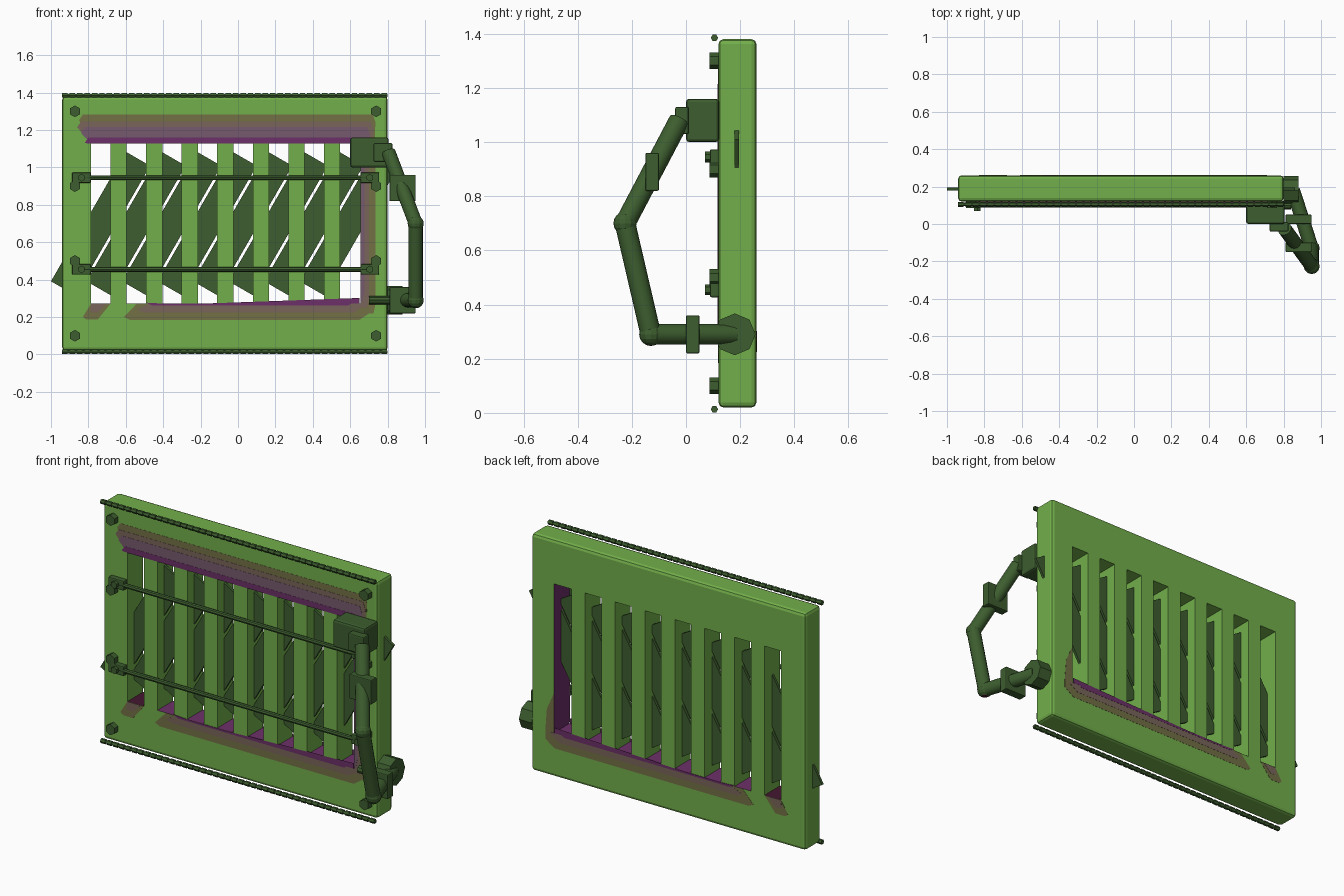
import bpy, bmesh, math
from mathutils import Vector

if "Cube" in bpy.data.objects:
    bpy.data.objects.remove(bpy.data.objects["Cube"])


def material(name, rgb):
    m = bpy.data.materials.new(name)
    m.diffuse_color = (*rgb, 1)
    m.use_nodes = True
    m.node_tree.nodes["Principled BSDF"].inputs["Base Color"].default_value = m.diffuse_color
    return m


GREEN = material("leaf green", (0.17, 0.43, 0.07))
DARK = material("dark green", (0.046, 0.11, 0.028))
OLIVE = material("olive stain", (0.17, 0.16, 0.06))
BROWN = material("brown stain", (0.19, 0.13, 0.10))
MAUVE = material("mauve stain", (0.18, 0.10, 0.15))
PURPLE = material("purple stain", (0.15, 0.03, 0.14))
MAROON = material("maroon stain", (0.06, 0.008, 0.03))


def finish(bm, name, *mats):
    bmesh.ops.recalc_face_normals(bm, faces=bm.faces)
    me = bpy.data.meshes.new(name)
    bm.to_mesh(me)
    bm.free()
    ob = bpy.data.objects.new(name, me)
    bpy.context.collection.objects.link(ob)
    for m in mats:
        me.materials.append(m)
    return ob


def box_into(bm, lo, hi, bevel=0.0):
    verts = bmesh.ops.create_cube(bm, size=1)["verts"]
    for v in verts:
        v.co = Vector([(a + b) / 2 + c * (b - a) for a, b, c in zip(lo, hi, v.co)])
    if bevel:
        edges = list({e for v in verts for e in v.link_edges})
        bmesh.ops.bevel(bm, geom=edges, offset=bevel, segments=2, profile=0.5, affect='EDGES')
    return verts


def box(name, lo, hi, mat=DARK, bevel=0.0):
    bm = bmesh.new()
    box_into(bm, lo, hi, bevel)
    return finish(bm, name, mat)


def rod_into(bm, a, b, r, sides):
    a, b = Vector(a), Vector(b)
    d = b - a
    verts = bmesh.ops.create_cone(bm, cap_ends=True, segments=sides, radius1=r,
                                  radius2=r, depth=d.length)["verts"]
    rot = Vector((0, 0, 1)).rotation_difference(d).to_matrix()
    for v in verts:
        v.co = rot @ v.co + (a + b) / 2


def rod(name, a, b, r, sides=16, mat=DARK):
    bm = bmesh.new()
    rod_into(bm, a, b, r, sides)
    ob = finish(bm, name, mat)
    if sides > 8:
        bpy.context.view_layer.objects.active = ob
        ob.select_set(True)
        bpy.ops.object.shade_smooth_by_angle(angle=math.radians(40))
        ob.select_set(False)
    return ob


# Slotted panel
X0, PITCH, SLOT = -0.785, 0.19, 0.104
Z0, Z1, XR = 0.273, 1.127, 0.655
FRONT, BACK = 0.12, 0.26
panel = box("panel", (-0.94, FRONT, 0.02), (0.80, BACK, 1.38), GREEN, 0.018)
bm = bmesh.new()
for i in range(8):
    x = X0 + i * PITCH
    box_into(bm, (x, 0.0, Z0), (XR if i == 7 else x + SLOT, 0.4, Z1))
cutter = finish(bm, "slot_cutter")
cutter.hide_render = True
mod = panel.modifiers.new("slots", 'BOOLEAN')
mod.object, mod.operation, mod.solver = cutter, 'DIFFERENCE', 'EXACT'
bpy.context.view_layer.objects.active = panel
bpy.ops.object.modifier_apply(modifier="slots")
bpy.data.objects.remove(cutter)

# Stained sills and right-hand slot wall
panel.data.materials.clear()
for m in (GREEN, PURPLE, MAROON):
    panel.data.materials.append(m)
for f in panel.data.polygons:
    c, n = f.center, f.normal
    f.material_index = 0
    if n.z > 0.9 and abs(c.z - Z0) < 0.01:
        f.material_index = 2 if c.x < -0.65 else 1
    elif n.x < -0.9 and abs(c.x - XR) < 0.01:
        f.material_index = 1

# Slanted slats inside the panel
bm = bmesh.new()
ca, sa = math.cos(math.radians(30)), math.sin(math.radians(30))
for i in range(8):
    cx = -0.735 + PITCH * i
    for v in box_into(bm, (-0.075, 0.18, -0.4), (0.075, 0.195, 0.4)):
        x, y, z = v.co
        v.co = (cx + x * ca + z * sa, y, 0.70 - x * sa + z * ca)
finish(bm, "slats", DARK)


# Stain plates around the opening
def stain(name, pts, mat, layer, back=False):
    y, d = (BACK, 1) if back else (FRONT, -1)
    bm = bmesh.new()
    lo = [bm.verts.new((x, y - d * 0.001, z)) for x, z in pts]
    hi = [bm.verts.new((x, y + d * 0.001 * layer, z)) for x, z in pts]
    bm.faces.new(lo)
    bm.faces.new(hi)
    n = len(pts)
    for i in range(n):
        bm.faces.new((lo[i], lo[(i + 1) % n], hi[(i + 1) % n], hi[i]))
    finish(bm, name, mat)


# top bands: outer height, left end, right end
bands = [(1.283, -0.83, 0.72, OLIVE), (1.245, -0.84, 0.71, BROWN),
         (1.215, -0.82, 0.69, MAUVE), (1.16, -0.80, 0.66, PURPLE)]
for k, (z, xl, xr, m) in enumerate(bands, 1):
    stain("top_stain", [(X0, Z1), (xl - 0.02, z - 0.03), (xl, z), (xr, z),
                        (xr + 0.015, z - 0.04), (xr + 0.01, Z1)], m, k)
# right bands
for k, (x, z, m) in enumerate([(0.735, 0.22, OLIVE), (0.70, 0.25, BROWN), (0.675, 0.28, MAUVE)], 1):
    stain("right_stain", [(XR, z), (x - 0.01, z), (x, z + 0.05), (x, 1.13), (XR, 1.13)], m, k)
# bottom bands, front and back, with a separate smudge at the left
for back in (False, True):
    for k, (x, z, m) in enumerate([(-0.61, 0.185, OLIVE), (-0.54, 0.225, BROWN),
                                   (-0.49, 0.262, PURPLE)], 1):
        r = 0.74 - 0.03 * k
        stain("bottom_stain", [(x + 0.07, Z0), (x, z + 0.015), (x + 0.03, z), (r - 0.06, z),
                               (r, z + 0.04), (r, Z0)], m, k, back)
    stain("left_smudge", [(X0, Z0), (-0.83, 0.20), (-0.81, 0.187), (-0.75, 0.187),
                          (-0.68, Z0)], OLIVE, 1, back)
    stain("left_smudge_core", [(X0, Z0), (-0.79, 0.225), (-0.75, 0.225),
                               (-0.70, Z0)], BROWN, 2, back)
stain("back_side_stain", [(XR, Z0), (0.71, Z0), (0.70, 0.4), (XR, 0.5)], OLIVE, 1, True)

# Ribbed seal strips along the top and bottom edges
for name, z in (("top_strip", 1.385), ("bottom_strip", 0.0135)):
    bm = bmesh.new()
    rod_into(bm, (-0.935, 0.105, z), (0.80, 0.105, z), 0.009, 6)
    for i in range(44):
        x = -0.94 + i * 0.0397
        rod_into(bm, (x, 0.105, z), (x + 0.029, 0.105, z), 0.0135, 6)
    finish(bm, name, DARK)

# Hex bolts
bm = bmesh.new()
for x in (-0.872, 0.739):
    for z in (0.10, 0.50, 0.90, 1.30):
        rod_into(bm, (x, 0.125, z), (x, 0.086, z), 0.031, 6)
finish(bm, "bolts", DARK)

# Cross rods with end brackets and pins
for z in (0.455, 0.945):
    rod("cross_rod", (-0.83, 0.10, z), (0.70, 0.10, z), 0.013, 8)
    for x, s in ((-0.837, -1), (0.705, 1)):
        box("rod_bracket", (x - 0.05, 0.088, z - 0.028), (x + 0.05, 0.122, z + 0.028), DARK, 0.006)
        rod("bracket_pin", (x, 0.09, z), (x, 0.07, z), 0.02, 6)

# Drive housing and jointed arm
box("drive_housing", (0.60, 0.0, 1.00), (0.805, 0.122, 1.16), DARK, 0.012)
box("drive_hub", (0.725, -0.04, 1.03), (0.825, 0.01, 1.13), DARK, 0.006)
shoulder, elbow = (0.805, -0.025, 1.08), (0.95, -0.225, 0.70)
wrist, anchor = (0.95, -0.13, 0.29), (0.85, 0.18, 0.29)
rod("upper_arm", shoulder, elbow, 0.038)
rod("forearm", elbow, wrist, 0.038)
rod("lower_link", wrist, anchor, 0.038)
for name, p in (("elbow_joint", elbow), ("wrist_joint", wrist)):
    bm = bmesh.new()
    bmesh.ops.create_uvsphere(bm, u_segments=12, v_segments=8, radius=0.043)
    for v in bm.verts:
        v.co += Vector(p)
    if name == "wrist_joint":
        for f in bm.faces:
            f.material_index = int(f.calc_center_median().z < p[2] - 0.036)
    finish(bm, name, DARK, MAROON)
box("upper_clamp", (0.81, -0.15, 0.82), (0.95, -0.10, 0.96), DARK, 0.005)
box("lower_clamp", (0.81, 0.0, 0.22), (0.95, 0.05, 0.36), DARK, 0.005)
rod("anchor_knob", (0.80, 0.18, 0.29), (0.88, 0.18, 0.29), 0.077, 8)
rod("anchor_rod", (0.70, 0.10, 0.29), (0.84, 0.10, 0.29), 0.022, 8)
